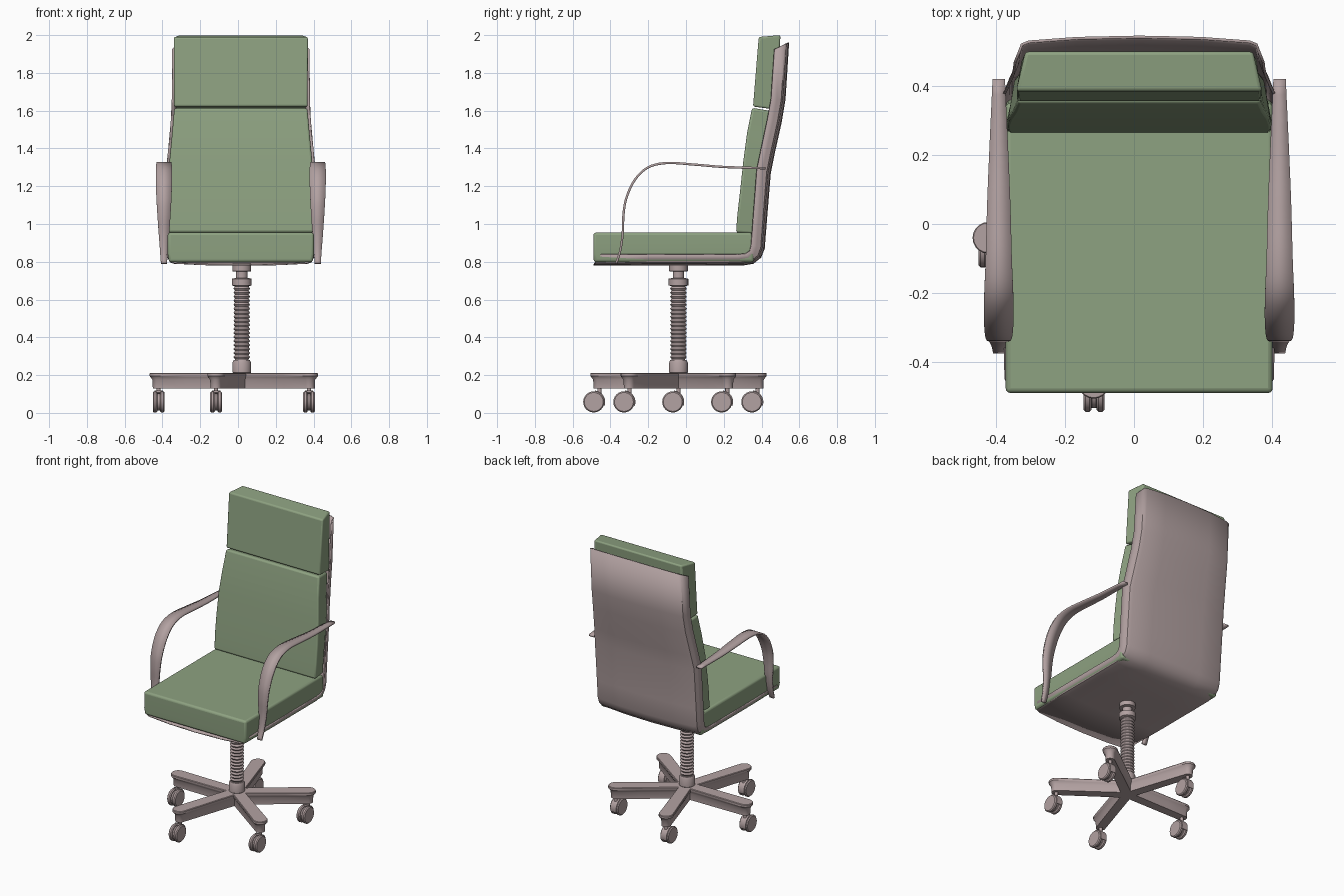
import bpy, bmesh
from math import sin, cos, pi, radians
from mathutils import Vector, Matrix

if "Cube" in bpy.data.objects:
    bpy.data.objects.remove(bpy.data.objects["Cube"])

CX = 0.015            # symmetry plane of the seat
BX, BY = 0.02, -0.04  # swivel column axis


def material(name, rgb):
    m = bpy.data.materials.new(name)
    m.diffuse_color = (*rgb, 1)
    m.use_nodes = True
    m.node_tree.nodes["Principled BSDF"].inputs["Base Color"].default_value = m.diffuse_color
    return m


GREEN = material("fabric", (0.27, 0.36, 0.22))
FRAME = material("frame", (0.45, 0.36, 0.36))


def finish(name, bm, mat, bevel=0, thick=0, angle=35):
    bmesh.ops.recalc_face_normals(bm, faces=bm.faces[:])
    me = bpy.data.meshes.new(name)
    bm.to_mesh(me)
    bm.free()
    ob = bpy.data.objects.new(name, me)
    bpy.context.collection.objects.link(ob)
    me.materials.append(mat)
    if thick:
        s = ob.modifiers.new("thick", 'SOLIDIFY')
        s.thickness, s.offset = thick, 0
    if bevel:
        b = ob.modifiers.new("bevel", 'BEVEL')
        b.width, b.segments, b.limit_method = bevel, 3, 'ANGLE'
        b.angle_limit = radians(35)
    bpy.ops.object.select_all(action='DESELECT')
    ob.select_set(True)
    bpy.context.view_layer.objects.active = ob
    bpy.ops.object.shade_smooth_by_angle(angle=radians(angle))
    return ob


def loft(bm, rings, closed=True):
    """Skin a list of point rings; closed rings also get end caps."""
    rows = [[bm.verts.new(p) for p in r] for r in rings]
    n = len(rows[0])
    for a, b in zip(rows, rows[1:]):
        for i in range(n if closed else n - 1):
            j = (i + 1) % n
            bm.faces.new((a[i], a[j], b[j], b[i]))
    if closed:
        bm.faces.new(rows[0])
        bm.faces.new(rows[-1])


def smooth_path(pts, steps=5):
    """Catmull-Rom resampling of tuples of any length."""
    pts = [Vector(p) for p in pts]
    ext = [2 * pts[0] - pts[1]] + pts + [2 * pts[-1] - pts[-2]]
    out = []
    for a, b, c, d in zip(ext, ext[1:], ext[2:], ext[3:]):
        for k in range(steps):
            t = k / steps
            out.append(0.5 * (2 * b + (c - a) * t + (2 * a - 5 * b + 4 * c - d) * t * t
                              + (3 * b - a - 3 * c + d) * t ** 3))
    return out + [pts[-1]]


def cushion(name, stations, bevel):
    """Stations: front y, front z, back y, back z, front half width, back half width."""
    bm = bmesh.new()
    loft(bm, [[(CX - w, y0, z0), (CX + w, y0, z0), (CX + v, y1, z1), (CX - v, y1, z1)]
              for y0, z0, y1, z1, w, v in stations])
    finish(name, bm, GREEN, bevel)


# Cushions
cushion("seat_cushion", [(-.488, .797, .36, .797, .38, .38), (-.49, .84, .36, .84, .387, .387),
                         (-.49, .955, .35, .955, .387, .387)], .014)
cushion("back_cushion", [(.265, .955, .385, .945, .385, .36), (.272, 1.05, .395, 1.05, .387, .36),
                         (.287, 1.18, .41, 1.17, .386, .36), (.303, 1.33, .425, 1.31, .38, .36),
                         (.323, 1.48, .445, 1.45, .366, .345), (.35, 1.615, .47, 1.595, .354, .335)], .012)
cushion("headrest_cushion", [(.355, 1.622, .48, 1.605, .355, .34),
                             (.385, 1.99, .50, 2.0, .357, .33)], .01)

# Seat shell: shallow tray swept from seat front to the top of the back
# Stations: outer y, z, lip y, z, half width
tray = [(-.49, .783, -.45, .84, .387), (-.2, .783, -.2, .838, .392), (.1, .783, .1, .838, .392),
        (.30, .784, .27, .838, .392), (.355, .793, .315, .843, .392), (.395, .825, .338, .858, .392),
        (.413, .87, .345, .89, .392), (.423, 1.0, .353, 1.0, .392), (.445, 1.27, .375, 1.29, .392),
        (.465, 1.37, .395, 1.385, .382), (.503, 1.54, .43, 1.55, .367), (.523, 1.66, .45, 1.66, .362),
        (.542, 1.96, .468, 1.925, .36)]
section = [(-1, 0, 1), (-1, .012, .6), (-1, .02, .3), (-1, .04, .19), (-.5, 0, .05), (0, 0, 0),
           (.5, 0, .05), (1, .04, .19), (1, .02, .3), (1, .012, .6), (1, 0, 1)]
bm = bmesh.new()
loft(bm, [[(CX + s * w - s * inset, y + f * (ly - y), z + f * (lz - z)) for s, inset, f in section]
          for y, z, ly, lz, w in tray], closed=False)
finish("seat_shell", bm, FRAME, thick=.008)

# Armrests: bent strips of varying width (y, z, half width)
arm = smooth_path([(.42, 1.295, .018), (.2, 1.302, .028), (.05, 1.314, .034), (-.1, 1.323, .038),
                   (-.2, 1.30, .042), (-.27, 1.235, .043), (-.315, 1.14, .04), (-.331, 1.05, .035),
                   (-.335, .95, .028), (-.348, .86, .021), (-.37, .79, .016)])
for side, label in ((-1, "left"), (1, "right")):
    bm = bmesh.new()
    loft(bm, [[(CX + side * .407 - hw, y, z), (CX + side * .407 + hw, y, z)] for y, z, hw in arm], closed=False)
    finish(label + "_armrest", bm, FRAME, thick=.012)

# Swivel column with bellows, as one lathed profile
prof = [(.045, .13), (.045, .21), (.05, .215), (.05, .265), (.043, .28), (.036, .28)]
for k in range(18):
    z = .285 + k * .0213
    prof += [(.036, z), (.044, z + .0107)]
prof += [(.036, .67), (.052, .675), (.052, .71), (.03, .715), (.03, .748), (.05, .75), (.05, .79)]
bm = bmesh.new()
loft(bm, [[(BX + r * cos(2 * pi * i / 24), BY + r * sin(2 * pi * i / 24), z) for i in range(24)]
          for r, z in prof])
finish("swivel_column", bm, FRAME)


def leg_ring(z, r, w0, angle):
    """Leg outline at one height: straight sides and a rounded tip."""
    pts = [(0, w0), (.3, w0 + (r - w0) * .6)]
    pts += [(.442 + r * cos(a), r * sin(a)) for a in [pi / 2 - pi * k / 10 for k in range(11)]]
    pts += [(.3, -w0 - (r - w0) * .6), (0, -w0)]
    c, s = cos(angle), sin(angle)
    return [(BX + x * c - y * s, BY + x * s + y * c, z) for x, y in pts]


def disc(bm, r, x0, x1, c, soft=.006):
    """Wheel-like disc along x with softened rims."""
    loft(bm, [[(c[0] + x, c[1] + q * cos(2 * pi * i / 24), c[2] + q * sin(2 * pi * i / 24)) for i in range(24)]
              for x, q in ((x0, r - soft), (x0 + soft, r), (x1 - soft, r), (x1, r - soft))])


# Five-star base and twin-wheel casters, all casters trailing forwards
for k in range(5):
    a = radians(-108 + 72 * k)
    bm = bmesh.new()
    loft(bm, [leg_ring(z, r, w, a) for z, r, w in
              ((.13, .029, .032), (.175, .031, .033), (.19, .042, .038), (.195, .046, .04),
               (.208, .046, .04), (.212, .043, .037))])
    finish("base_leg_%d" % (k + 1), bm, FRAME)

    sx, sy = BX + .44 * cos(a), BY + .44 * sin(a)
    hub = (sx, sy - .03, .058)
    bm = bmesh.new()
    disc(bm, .056, -.031, -.007, hub)
    disc(bm, .056, .007, .031, hub)
    disc(bm, .045, -.012, .012, hub)
    # hood over the rear top of the wheels
    arc = [radians(-20 + 13 * i) for i in range(9)]
    loft(bm, [[(sx + x, hub[1] + r * cos(t), hub[2] + r * sin(t))
               for x, r in ((-.022, .05), (.022, .05), (.022, .061), (-.022, .061))] for t in arc])
    # stem
    bmesh.ops.create_cone(bm, cap_ends=True, segments=16, radius1=.011, radius2=.011, depth=.06,
                          matrix=Matrix.Translation((sx, sy, .115)))
    finish("caster_%d" % (k + 1), bm, FRAME)
